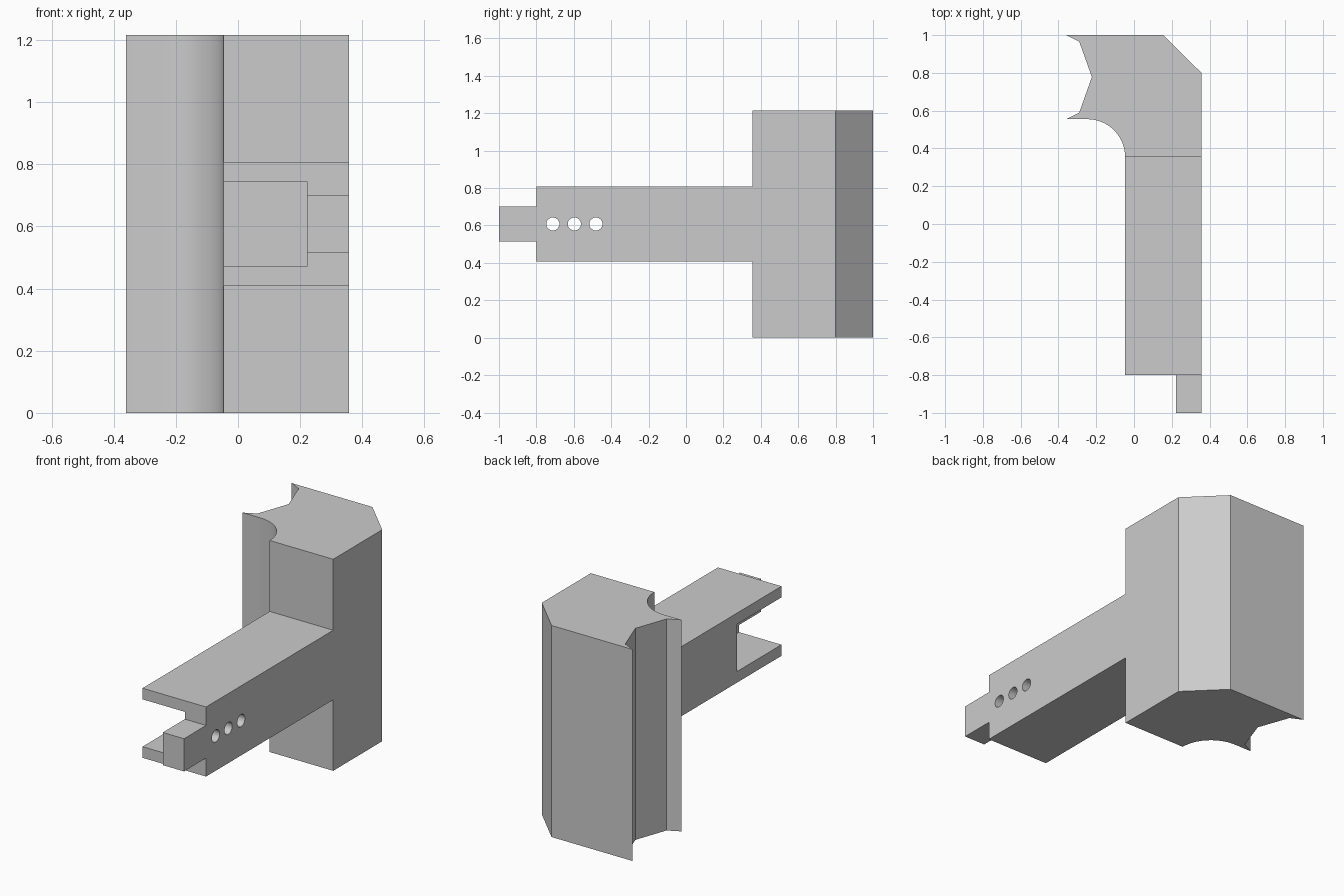
import bpy
import bmesh
from math import cos, sin, pi, radians
from mathutils import Matrix

if "Cube" in bpy.data.objects:
    bpy.data.objects.remove(bpy.data.objects["Cube"], do_unlink=True)

grey = bpy.data.materials.new("plain grey")
grey.use_nodes = True
COLOUR = (0.6, 0.6, 0.6, 1)
grey.diffuse_color = COLOUR
grey.node_tree.nodes["Principled BSDF"].inputs["Base Color"].default_value = COLOUR


def finish(name, bm):
    bmesh.ops.recalc_face_normals(bm, faces=bm.faces)
    mesh = bpy.data.meshes.new(name)
    bm.to_mesh(mesh)
    bm.free()
    mesh.materials.append(grey)
    obj = bpy.data.objects.new(name, mesh)
    bpy.context.collection.objects.link(obj)
    return obj


def prism(name, outline, bottom, top):
    bm = bmesh.new()
    face = bm.faces.new([bm.verts.new((x, y, bottom)) for x, y in outline])
    new = bmesh.ops.extrude_face_region(bm, geom=[face])["geom"]
    verts = [g for g in new if isinstance(g, bmesh.types.BMVert)]
    bmesh.ops.translate(bm, verts=verts, vec=(0, 0, top - bottom))
    return finish(name, bm)


def box(name, x0, x1, y0, y1, z0, z1):
    return prism(name, [(x0, y0), (x1, y0), (x1, y1), (x0, y1)], z0, z1)


def cut(obj, cutter):
    cutter.hide_render = True
    mod = obj.modifiers.new("cut", "BOOLEAN")
    mod.operation = "DIFFERENCE"
    mod.solver = "EXACT"
    mod.object = cutter
    bpy.context.view_layer.objects.active = obj
    bpy.ops.object.modifier_apply(modifier=mod.name)
    bpy.data.objects.remove(cutter, do_unlink=True)


def smooth(obj):
    bpy.ops.object.select_all(action="DESELECT")
    obj.select_set(True)
    bpy.context.view_layer.objects.active = obj
    bpy.ops.object.shade_smooth_by_angle(angle=radians(30))


LEFT, RIGHT = -0.047, 0.357
MID = 0.608
JOINT = 0.355

# Upright post: chamfered back corner, rounded front fillet, notched side
fillet = [(-0.247 + 0.2 * cos(a), JOINT + 0.2 * sin(a))
          for a in (i * pi / 2 / 16 for i in range(17))]
notch = [(-0.36, 0.555), (-0.29, 0.59), (-0.223, 0.778), (-0.29, 0.966)]
back = [(-0.36, 1), (0.155, 1), (RIGHT, 0.8), (RIGHT, JOINT)]
post = prism("post", fillet + notch + back, 0, 2 * MID)
smooth(post)

# Arm with an open slot at its end and three round holes through the wall
arm = box("arm", LEFT, RIGHT, -0.8, JOINT, MID - 0.2, MID + 0.2)
cut(arm, box("slot_cutter", -0.2, 0.222, -0.9, -0.395, MID - 0.136, MID + 0.136))
for y in (-0.712, -0.597, -0.482):
    bm = bmesh.new()
    bmesh.ops.create_cone(bm, cap_ends=True, segments=32, radius1=0.035,
                          radius2=0.035, depth=0.4,
                          matrix=Matrix.Translation((0.3, y, MID))
                          @ Matrix.Rotation(pi / 2, 4, "Y"))
    cut(arm, finish("hole_cutter", bm))
smooth(arm)

# Tongue projecting from the arm wall
box("tongue", 0.222, RIGHT, -1, -0.8, MID - 0.094, MID + 0.094)
